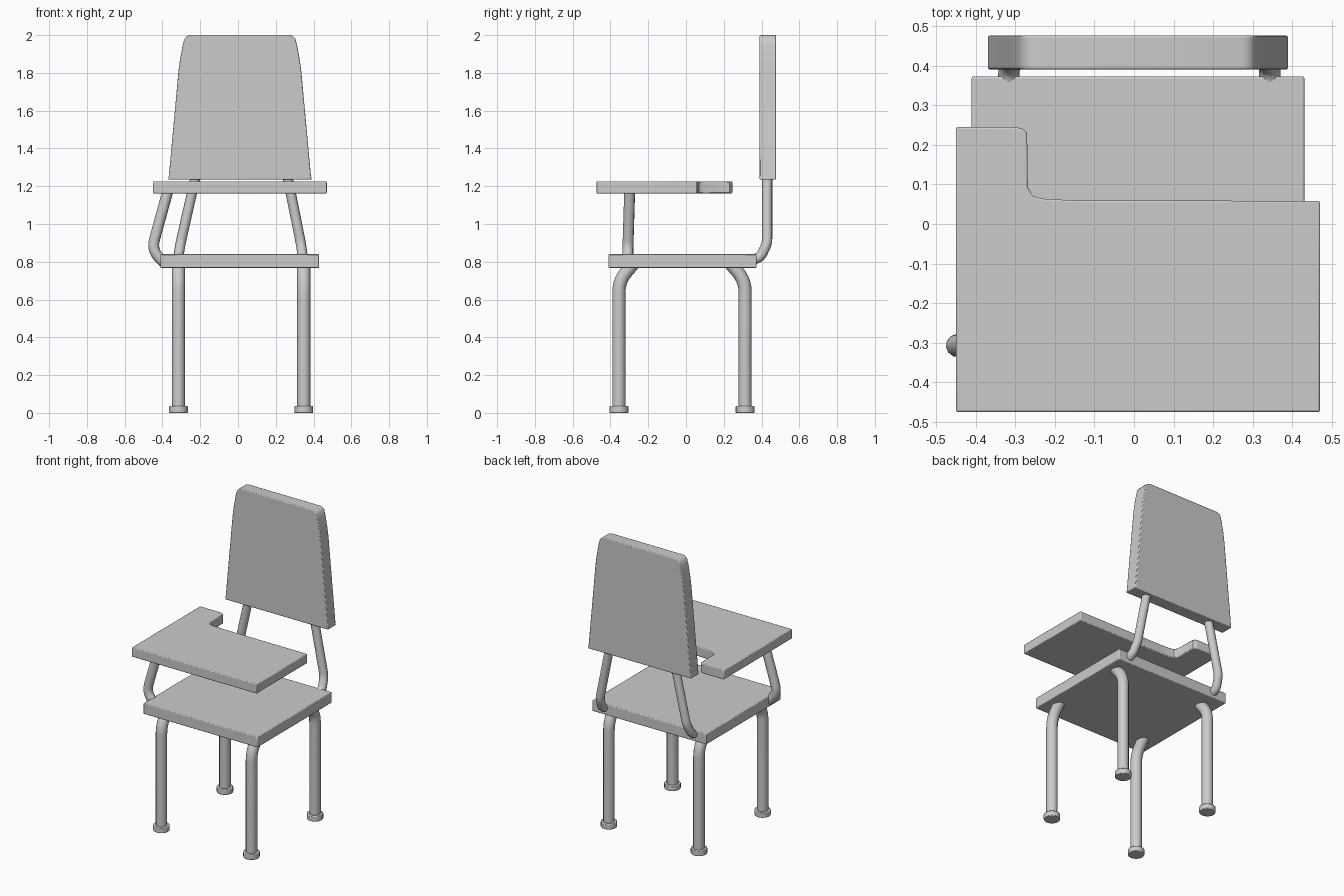
import bpy, bmesh, math
from mathutils import Vector

if "Cube" in bpy.data.objects:
    bpy.data.objects.remove(bpy.data.objects["Cube"])


def finish(ob, bevel=0.0, angle=35):
    """Optional rounded edges, then smooth shading with sharp edges kept."""
    if bevel:
        m = ob.modifiers.new("edge_round", 'BEVEL')
        m.width, m.segments, m.limit_method = bevel, 2, 'ANGLE'
        m.angle_limit = math.radians(50)
    bpy.ops.object.select_all(action='DESELECT')
    ob.select_set(True)
    bpy.context.view_layer.objects.active = ob
    bpy.ops.object.shade_smooth_by_angle(angle=math.radians(angle))
    return ob


def slab(name, outline, offset, bevel=0.005):
    """Extrude a flat outline of 3D points along offset."""
    bm = bmesh.new()
    face = bm.faces.new([bm.verts.new(p) for p in outline])
    out = bmesh.ops.extrude_face_region(bm, geom=[face])
    verts = [v for v in out["geom"] if isinstance(v, bmesh.types.BMVert)]
    bmesh.ops.translate(bm, verts=verts, vec=offset)
    bmesh.ops.recalc_face_normals(bm, faces=bm.faces)
    me = bpy.data.meshes.new(name)
    bm.to_mesh(me)
    bm.free()
    ob = bpy.data.objects.new(name, me)
    bpy.context.collection.objects.link(ob)
    return finish(ob, bevel)


def rounded(points, r, steps=5):
    """Replace the inner corners of a path with smooth arcs."""
    p = [Vector(q) for q in points]
    path = [p[0]]
    for a, b, c in zip(p, p[1:], p[2:]):
        s, e = b + (a - b).normalized() * r, b + (c - b).normalized() * r
        for i in range(steps + 1):
            t = i / steps
            path.append(s * (1 - t) ** 2 + b * 2 * t * (1 - t) + e * t * t)
    return path + [p[-1]]


def tube(name, points, radius, bend):
    cu = bpy.data.curves.new(name, 'CURVE')
    cu.dimensions = '3D'
    cu.bevel_depth, cu.bevel_resolution, cu.use_fill_caps = radius, 4, True
    path = rounded(points, bend)
    sp = cu.splines.new('POLY')
    sp.points.add(len(path) - 1)
    for pt, co in zip(sp.points, path):
        pt.co = (*co, 1)
    ob = bpy.data.objects.new(name, cu)
    bpy.context.collection.objects.link(ob)
    bpy.ops.object.select_all(action='DESELECT')
    ob.select_set(True)
    bpy.context.view_layer.objects.active = ob
    bpy.ops.object.convert(target='MESH')
    return finish(bpy.context.view_layer.objects.active)


# Seat
slab("seat", [(-0.41, -0.41, 0.768), (0.43, -0.41, 0.768),
              (0.43, 0.373, 0.768), (-0.41, 0.373, 0.768)], (0, 0, 0.072))

# Backrest: tapered panel with softened top corners
half = [(0.38, 1.235), (0.376, 1.255), (0.325, 1.81), (0.317, 1.87),
        (0.302, 1.95), (0.294, 1.98), (0.282, 1.994), (0.265, 2.0)]
cx = 0.01
panel = [(cx + x, 0.39, z) for x, z in half] + [(cx - x, 0.39, z) for x, z in reversed(half)]
slab("backrest", panel, (0, 0.086, 0))

# Writing desk with armrest
desk = [(-0.45, -0.475), (0.47, -0.475), (0.47, 0.058), (-0.16, 0.06), (-0.23, 0.064),
        (-0.255, 0.07), (-0.268, 0.092), (-0.27, 0.23), (-0.28, 0.24), (-0.30, 0.245),
        (-0.45, 0.245)]
slab("desk_top", [(x, y, 1.162) for x, y in desk], (0, 0, 0.063))

# Desk support
tube("desk_support", [(-0.37, -0.298, 1.18), (-0.458, -0.308, 0.86),
                      (-0.39, -0.308, 0.795)], 0.029, 0.06)

# Backrest supports
for side, low, high in (("left", -0.316, -0.222), ("right", 0.343, 0.26)):
    tube(f"backrest_support_{side}",
         [(low, 0.34, 0.805), (low, 0.395, 0.825), (low + (high - low) * 0.13, 0.43, 0.90),
          (high, 0.43, 1.26)], 0.027, 0.025)

# Legs bending inwards under the seat, with feet
for side, x in (("left", -0.315), ("right", 0.348)):
    for end, y, s in (("front", -0.355, 1), ("back", 0.313, -1)):
        tube(f"{end}_leg_{side}",
             [(x, y, 0.01), (x, y, 0.70), (x, y + s * 0.085, 0.80)], 0.035, 0.06)
        bpy.ops.mesh.primitive_cylinder_add(vertices=20, radius=0.05, depth=0.036,
                                            location=(x, y, 0.018))
        foot = bpy.context.object
        foot.name = f"{end}_foot_{side}"
        finish(foot, 0.004)
